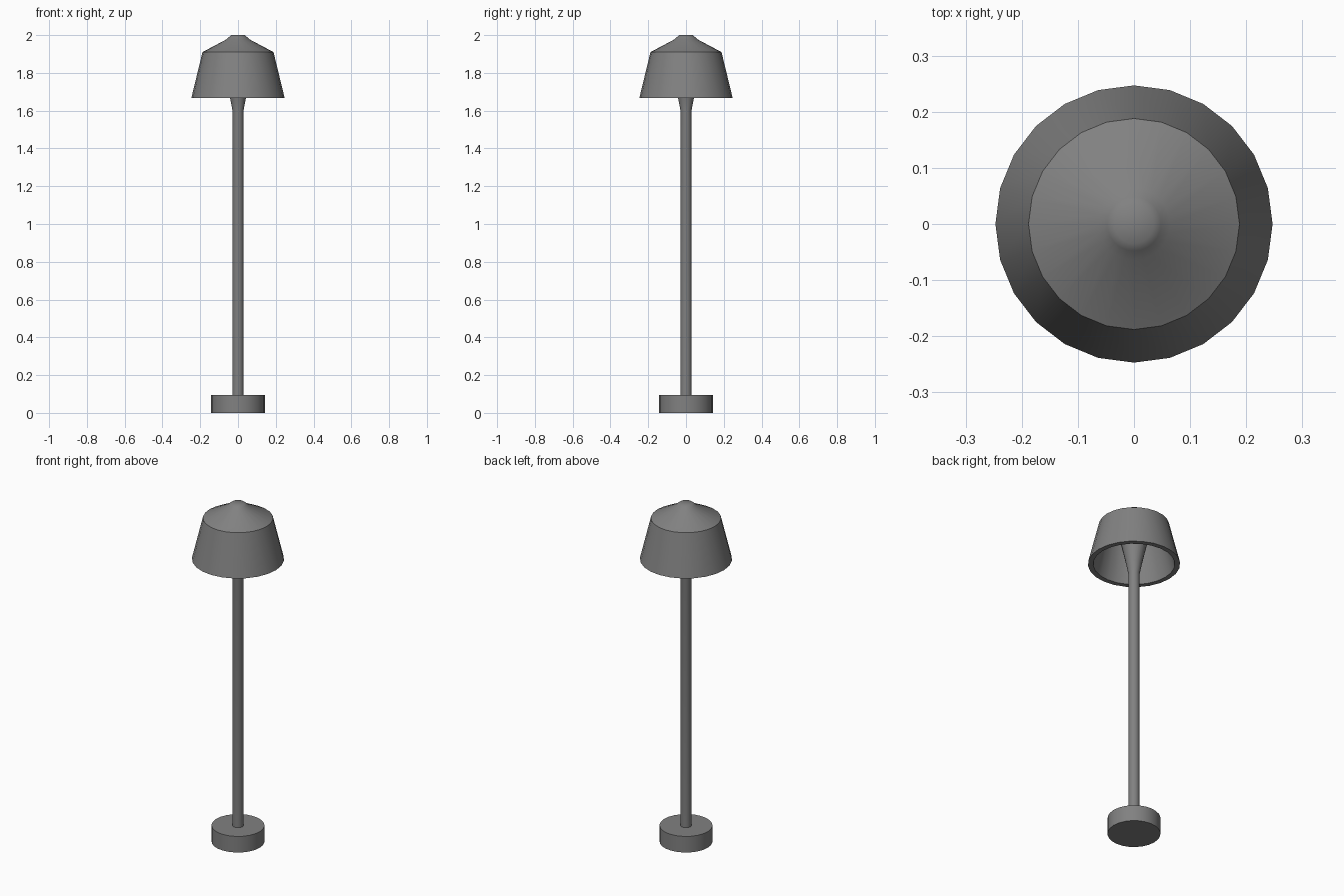
import bpy
import bmesh
import math

cube = bpy.data.objects.get("Cube")
if cube:
    bpy.data.objects.remove(cube, do_unlink=True)

grey = bpy.data.materials.new("mid grey metal")
grey.use_nodes = True
colour = (0.22, 0.22, 0.22, 1)
grey.diffuse_color = colour
grey.node_tree.nodes["Principled BSDF"].inputs["Base Color"].default_value = colour


def lathe(name, profile, sides=24, closed=False):
    """Turn a list of (radius, height) points around the z axis."""
    bm = bmesh.new()
    verts = [bm.verts.new((r, 0, z)) for r, z in profile]
    pairs = list(zip(verts, verts[1:]))
    if closed:
        pairs.append((verts[-1], verts[0]))
    edges = [bm.edges.new(p) for p in pairs]
    bmesh.ops.spin(bm, geom=verts + edges, cent=(0, 0, 0), axis=(0, 0, 1),
                   angle=math.tau, steps=sides, use_merge=True)
    bmesh.ops.remove_doubles(bm, verts=bm.verts, dist=0.0001)
    bmesh.ops.recalc_face_normals(bm, faces=bm.faces)
    mesh = bpy.data.meshes.new(name)
    bm.to_mesh(mesh)
    bm.free()
    mesh.materials.append(grey)
    obj = bpy.data.objects.new(name, mesh)
    bpy.context.collection.objects.link(obj)
    bpy.ops.object.select_all(action="DESELECT")
    obj.select_set(True)
    bpy.context.view_layer.objects.active = obj
    bpy.ops.object.shade_smooth_by_angle(angle=math.radians(40))
    return obj


# Round foot
lathe("base", [(0, 0), (0.142, 0), (0.142, 0.095), (0, 0.095)])

# Slim pole flaring out where it meets the inside of the shade
lathe("pole", [(0, 0.09), (0.03, 0.09), (0.03, 1.605), (0.042, 1.667),
               (0.092, 1.89), (0, 1.89)])

# Hollow shade with a conical cap and a rounded tip
lathe("lamp_shade", [(0, 2.0), (0.035, 2.0), (0.048, 1.99), (0.064, 1.976),
                     (0.188, 1.91), (0.247, 1.667), (0.219, 1.667),
                     (0.165, 1.885), (0, 1.885)])
